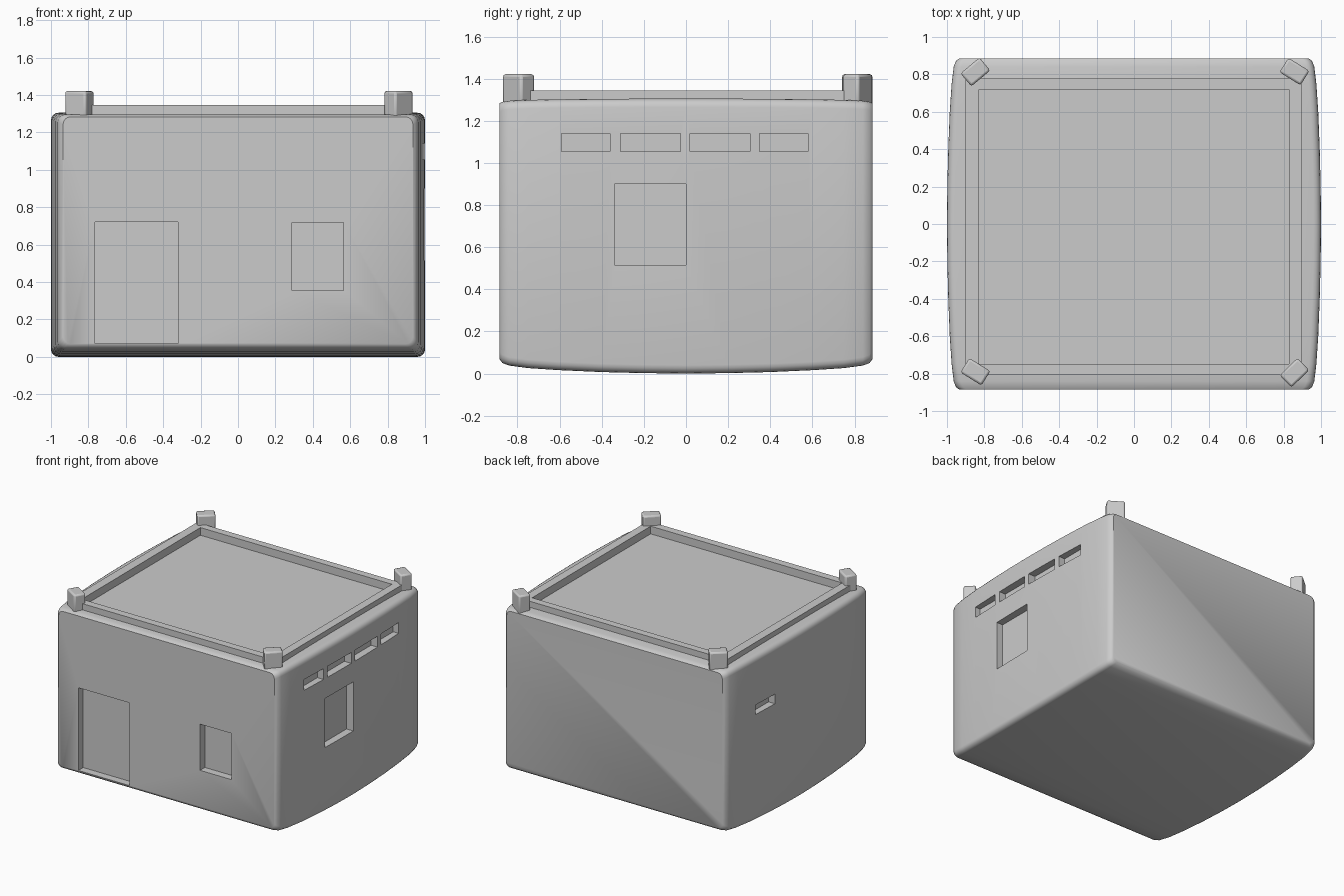
import bpy, bmesh, math

if "Cube" in bpy.data.objects:
    bpy.data.objects.remove(bpy.data.objects["Cube"])


def finish(name, bm):
    bmesh.ops.recalc_face_normals(bm, faces=bm.faces)
    me = bpy.data.meshes.new(name)
    bm.to_mesh(me)
    bm.free()
    ob = bpy.data.objects.new(name, me)
    bpy.context.collection.objects.link(ob)
    return ob


def box(name, x0, x1, y0, y1, z0, z1):
    bm = bmesh.new()
    bmesh.ops.create_cube(bm, size=1)
    for v in bm.verts:
        v.co = ((x0 + x1) / 2 + v.co.x * (x1 - x0),
                (y0 + y1) / 2 + v.co.y * (y1 - y0),
                (z0 + z1) / 2 + v.co.z * (z1 - z0))
    return finish(name, bm)


def activate(ob):
    bpy.ops.object.select_all(action='DESELECT')
    ob.select_set(True)
    bpy.context.view_layer.objects.active = ob


def cut(ob, cutters):
    activate(ob)
    for c in cutters:
        m = ob.modifiers.new("opening", 'BOOLEAN')
        m.operation = 'DIFFERENCE'
        m.solver = 'EXACT'
        m.object = c
        bpy.ops.object.modifier_apply(modifier=m.name)


def smooth(ob, deg):
    activate(ob)
    bpy.ops.object.shade_smooth_by_angle(angle=math.radians(deg))


# Bulging house body: rounded sections lofted front to back (y, half width, bottom, top)
half = [(0.885, 0.935, 0.068, 1.283), (0.872, 0.952, 0.05, 1.29),
        (0.84, 0.964, 0.038, 1.295), (0.75, 0.975, 0.026, 1.299),
        (0.6, 0.985, 0.016, 1.302), (0.4, 0.993, 0.007, 1.304),
        (0.2, 0.998, 0.002, 1.305)]
stations = [(-y, w, b, t) for y, w, b, t in half] + [(0, 1, 0, 1.305)] + half[::-1]
R = 0.04
bm = bmesh.new()
rings = []
for y, w, b, t in stations:
    ring = []
    for k, (sx, zc) in enumerate([(1, t - R), (-1, t - R), (-1, b + R), (1, b + R)]):
        for i in range(5):
            a = (k + i / 4) * math.pi / 2
            ring.append(bm.verts.new((sx * (w - R) + R * math.cos(a), y, zc + R * math.sin(a))))
    rings.append(ring)
for r0, r1 in zip(rings, rings[1:]):
    n = len(r0)
    for i in range(n):
        bm.faces.new((r0[i], r0[(i + 1) % n], r1[(i + 1) % n], r1[i]))
bm.faces.new(rings[0])
bm.faces.new(rings[-1])
body = finish("house_body", bm)

# Low parapet around the roof
parapet = box("roof_parapet", -0.9, 0.895, -0.808, 0.778, 1.24, 1.345)

# Recess cutters: roof, door, windows and vents
roof_cut = box("roof_cutter", -0.83, 0.83, -0.748, 0.72, 1.285, 1.6)
cutters = [roof_cut,
           box("door_cutter", -0.765, -0.32, -1.2, -0.825, 0.072, 0.72),
           box("front_window_cutter", 0.29, 0.565, -1.2, -0.825, 0.355, 0.717),
           box("side_window_cutter", 0.94, 1.3, -0.34, 0.0, 0.515, 0.9),
           box("left_vent_cutter", -1.3, -0.94, 0.32, 0.55, 0.85, 0.925)]
for y0, y1 in [(-0.59, -0.36), (-0.31, -0.025), (0.02, 0.305), (0.35, 0.58)]:
    cutters.append(box("vent_cutter", 0.94, 1.3, y0, y1, 1.055, 1.14))
cut(body, cutters)
# parapet is hollowed right through so the roof floor stays the body's
roof_cut.location.z = -0.2
bpy.context.view_layer.update()
cut(parapet, [roof_cut])
for c in cutters:
    bpy.data.objects.remove(c)
smooth(body, 35)

# Corner posts, turned diagonally
for name, x, y, deg in [("back_left", -0.848, 0.813, 40), ("back_right", 0.858, 0.815, -32),
                        ("front_left", -0.848, -0.79, -32), ("front_right", 0.858, -0.795, 44)]:
    post = box(name + "_post", -0.066, 0.066, -0.045, 0.045, -0.08, 0.068)
    post.location = (x, y, 1.353)
    post.rotation_euler.z = math.radians(deg)
    bev = post.modifiers.new("soft_edges", 'BEVEL')
    bev.width = 0.012
    bev.segments = 2
    smooth(post, 40)
